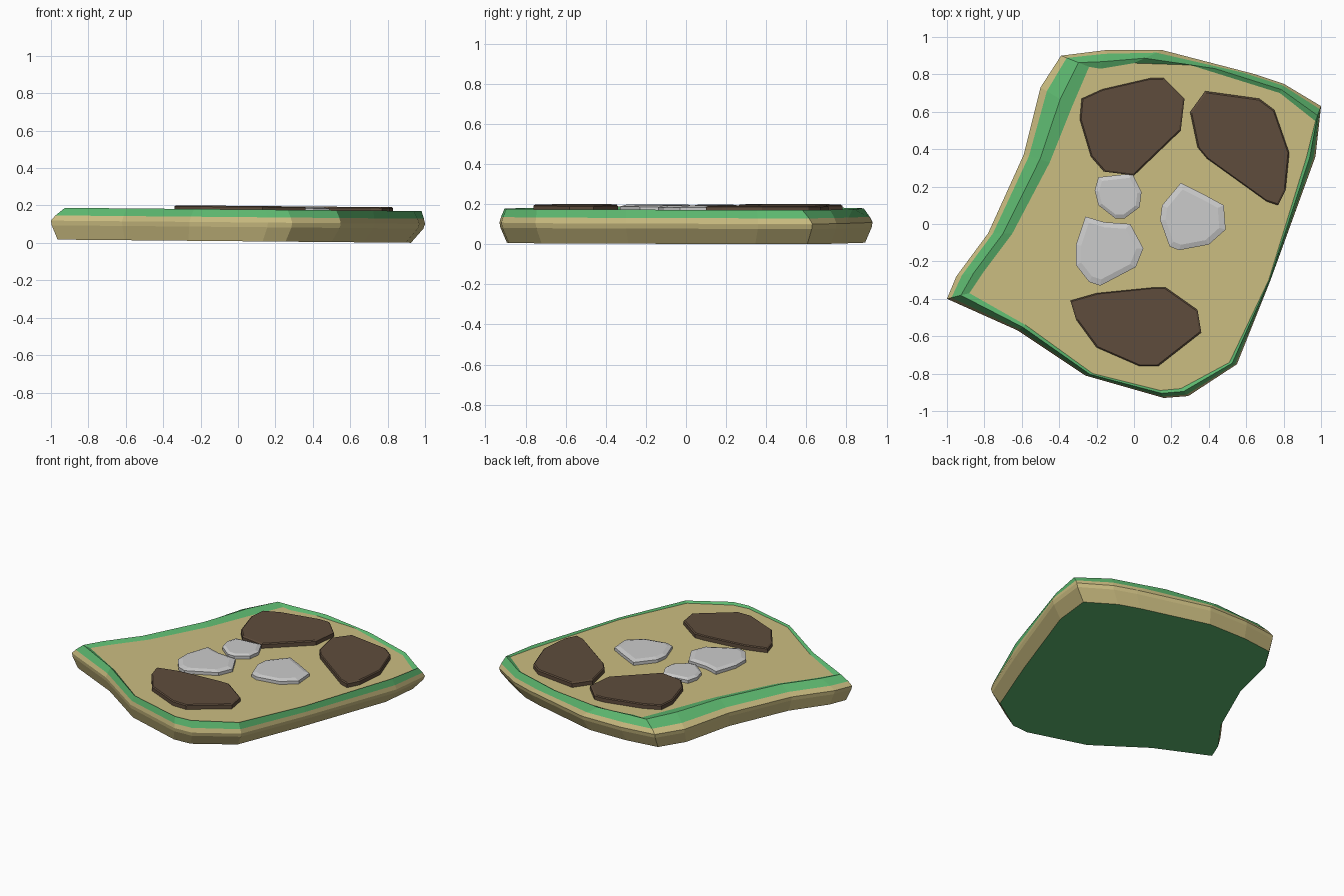
import bpy
import bmesh

cube = bpy.data.objects.get("Cube")
if cube:
    bpy.data.objects.remove(cube, do_unlink=True)


def make_material(name, color):
    material = bpy.data.materials.new(name)
    material.use_nodes = True
    rgba = (*color, 1)
    material.diffuse_color = rgba
    material.node_tree.nodes["Principled BSDF"].inputs["Base Color"].default_value = rgba
    return material


tan = make_material("sandy tan", (.60, .51, .22))
green = make_material("grass green", (.11, .48, .16))
brown = make_material("earth brown", (.113, .073, .045))
grey = make_material("pale grey", (.6, .6, .6))


def tilt(x):
    """The whole piece sinks slightly towards its left side."""
    return -.009 * x


def blend(start, end, factor):
    """Outline lying part of the way between two matching outlines."""
    return [(a + (c - a) * factor, b + (d - b) * factor)
            for (a, b), (c, d) in zip(start, end)]


def resize(outline, sx, sy):
    """Outline scaled about its own middle."""
    cx = sum(p[0] for p in outline) / len(outline)
    cy = sum(p[1] for p in outline) / len(outline)
    return [(cx + (x - cx) * sx, cy + (y - cy) * sy) for x, y in outline]


def loft(name, layers, materials, band_slots):
    """Stack outlines (given in hundredths) into a closed solid.
    band_slots: material of bottom cap, each side band, then top cap."""
    bm = bmesh.new()
    rings = [[bm.verts.new((x / 100, y / 100, z + tilt(x / 100))) for x, y in outline]
             for outline, z in layers]
    bm.faces.new(rings[0]).material_index = band_slots[0]
    for lower, upper, slot in zip(rings, rings[1:], band_slots[1:]):
        count = len(lower)
        for i in range(count):
            j = (i + 1) % count
            face = bm.faces.new((lower[i], lower[j], upper[j], upper[i]))
            face.material_index = slot
    bm.faces.new(rings[-1]).material_index = band_slots[-1]
    bmesh.ops.recalc_face_normals(bm, faces=bm.faces[:])
    mesh = bpy.data.meshes.new(name)
    bm.to_mesh(mesh)
    bm.free()
    for material in materials:
        mesh.materials.append(material)
    obj = bpy.data.objects.new(name, mesh)
    bpy.context.collection.objects.link(obj)
    return obj


# Ground slab: widest outline and the matching inner edge of its raised rim
outer = [(-100, -40), (-95, -28), (-78, -5), (-59, 37), (-50, 73), (-39, 90),
         (-15, 93), (15, 93), (65, 80), (80, 75), (100, 63), (97, 36),
         (73, -30), (55, -75), (29, -92), (16, -93), (-26, -81), (-62, -57)]
inner = [(-88, -37), (-80, -25), (-65, -5), (-45, 33), (-33, 63), (-24, 84),
         (-18, 83), (0, 86), (30, 85), (78, 70), (97, 55), (92, 35),
         (72, -30), (51, -74), (25, -88), (14, -89), (-22, -80), (-58, -54)]
base = [(x * .945 - 2, y * .96) for x, y in outer]
slab_layers = [
    (base, .009),
    (blend(outer, base, .12), .085),
    (outer, .11),
    (blend(outer, inner, .2), .138),
    (blend(outer, inner, .62), .179),
    (inner, .166),
]
loft("ground_slab", slab_layers, (tan, green), (1, 0, 0, 0, 1, 1, 0))

# Flat earth patches and paving stones set into the top
brown_outlines = {
    "back_earth_patch": [(-28, 67), (-17, 72), (9, 78), (16, 78), (27, 67), (25, 50),
                         (0, 26), (-16, 28), (-23, 36), (-29, 56)],
    "left_earth_patch": [(38, 71), (67, 67), (75, 61), (83, 38), (81, 18), (77, 10),
                         (71, 12), (39, 35), (34, 41), (30, 60)],
    "front_earth_patch": [(-34, -41), (-20, -37), (10, -34), (17, -34), (34, -46),
                          (36, -58), (13, -76), (3, -76), (-20, -66), (-31, -51)],
}
grey_outlines = {
    "small_stone": [(-19, 25), (-1, 27), (4, 17), (3, 9), (-5, 3), (-10, 3),
                    (-19, 10), (-21, 18)],
    "left_stone": [(25, 22), (37, 16), (48, 10), (49, -3), (40, -11), (24, -14),
                   (19, -12), (14, 2), (15, 10)],
    "right_stone": [(-26, 4), (-16, 1), (-2, 0), (5, -13), (1, -23), (-18, -33),
                    (-24, -31), (-31, -22), (-31, -11)],
}
for name, outline in brown_outlines.items():
    layers = [(outline, .15), (outline, .192), (resize(outline, .97, .97), .198)]
    loft(name, layers, (brown,), (0, 0, 0, 0))
for name, outline in grey_outlines.items():
    layers = [(outline, .15), (outline, .187), (resize(outline, .82, .82), .196)]
    loft(name, layers, (grey,), (0, 0, 0, 0))
